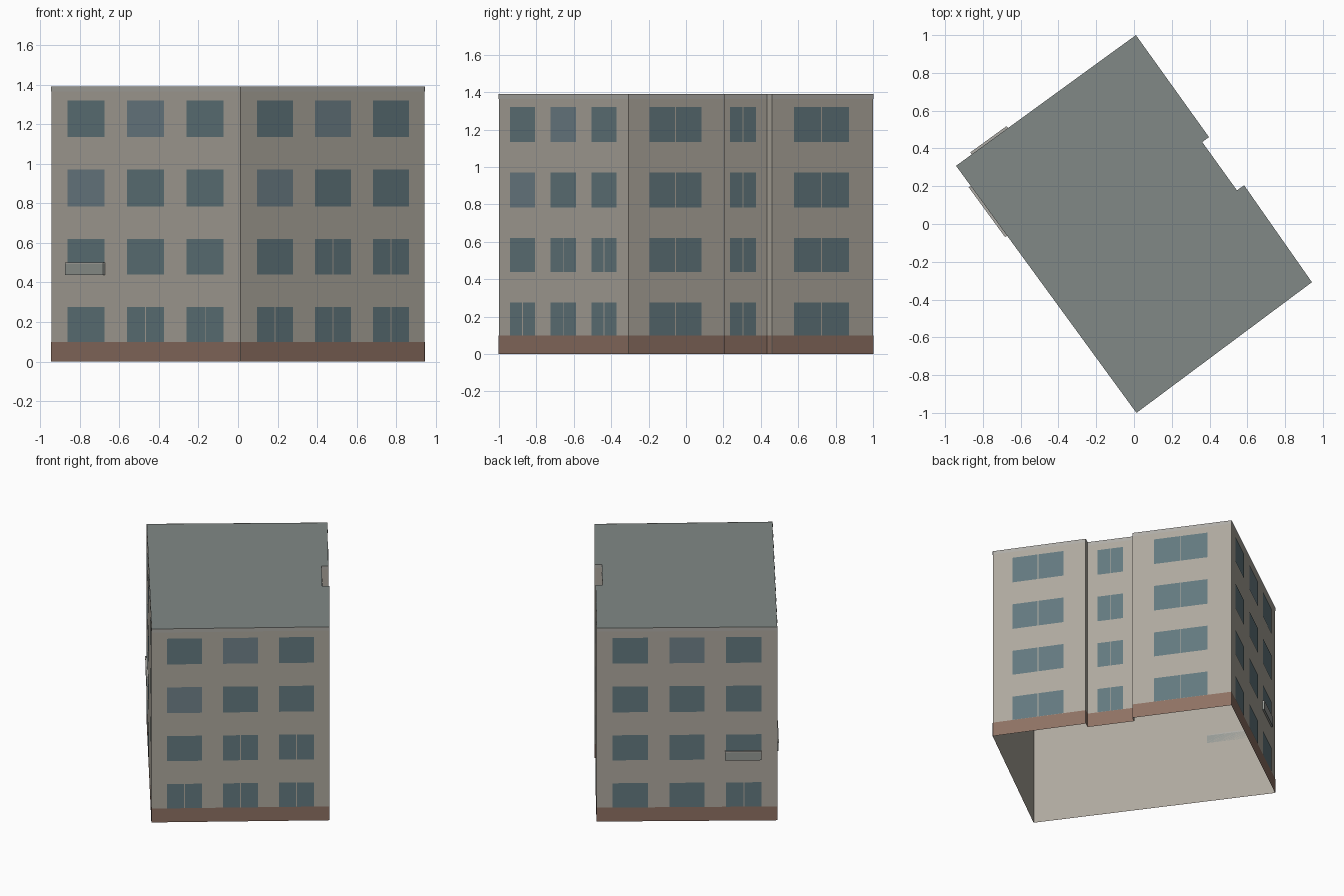
import bpy, bmesh
from mathutils import Vector

if "Cube" in bpy.data.objects:
    bpy.data.objects.remove(bpy.data.objects["Cube"])

H = 1.39
FOOT = [Vector(p) for p in [(0.013, -1.0), (0.942, -0.308), (0.583, 0.205), (0.545, 0.178),
                            (0.361, 0.434), (0.397, 0.46), (0.01, 1.0), (-0.942, 0.308)]]
N = len(FOOT)


def material(name, rgb):
    m = bpy.data.materials.new(name)
    m.diffuse_color = (*rgb, 1)
    m.use_nodes = True
    m.node_tree.nodes["Principled BSDF"].inputs["Base Color"].default_value = m.diffuse_color
    return m


WALL = material("wall_paint", (0.42, 0.39, 0.34))
BASE = material("plinth_brown", (0.27, 0.165, 0.125))
ROOF = material("roof_grey", (0.22, 0.25, 0.24))
TRIM = material("trim_grey", (0.42, 0.41, 0.38))
GLASS = material("glass", (0.125, 0.19, 0.21))
PALE = material("glass_pale", (0.16, 0.22, 0.25))
PANEL = material("balcony_grey", (0.30, 0.32, 0.30))


def point(edge, t, z, out=0.0):
    """Point on a wall: fraction t along it, height z, pushed outward."""
    a, b = FOOT[edge], FOOT[(edge + 1) % N]
    d = (b - a).normalized()
    p = a.lerp(b, t) + Vector((d.y, -d.x)) * out
    return Vector((p.x, p.y, z))


def rect(edge, t0, t1, z0, z1, out=0.0):
    return [point(edge, t, z, out) for t, z in ((t0, z0), (t1, z0), (t1, z1), (t0, z1))]


def build(name, polys, mat):
    bm = bmesh.new()
    for poly in polys:
        bm.faces.new([bm.verts.new(p) for p in poly])
    bmesh.ops.remove_doubles(bm, verts=bm.verts, dist=1e-5)
    me = bpy.data.meshes.new(name)
    bm.to_mesh(me)
    bm.free()
    me.materials.append(mat)
    ob = bpy.data.objects.new(name, me)
    bpy.context.collection.objects.link(ob)
    return ob


# Open-bottomed shell: walls and flat roof
build("walls", [rect(e, 0, 1, 0, H) for e in range(N)], WALL)
build("roof", [[Vector((p.x, p.y, H)) for p in FOOT]], ROOF)

# Thin bands over the walls: plinth and roof edge trim
build("plinth", [rect(e, 0, 1, 0, 0.10, 0.002) for e in range(N)], BASE)
build("roof_trim", [rect(e, 0, 1, 1.365, H, 0.002) for e in range(N)], TRIM)

# Windows
FLOORS = [(0.10, 0.275), (0.44, 0.62), (0.785, 0.97), (1.135, 1.32)]
panes, pale = [], []


def window(edge, floor, t0, t1, split, target):
    z0, z1 = FLOORS[floor]
    gap = 0.003 / (FOOT[(edge + 1) % N] - FOOT[edge]).length
    mid = (t0 + t1) / 2
    spans = [(t0, mid - gap), (mid + gap, t1)] if split else [(t0, t1)]
    for a, b in spans:
        target.append(rect(edge, a, b, z0, z1, 0.003))


# three-column facades: edge -> split windows and pale windows as (floor, column)
FACADES = {
    0: ({(0, 0), (0, 1), (0, 2), (1, 1), (1, 2)}, {(3, 1), (2, 0)}),
    6: ({(0, 2)}, {(3, 1)}),
    7: ({(0, 1), (0, 2)}, {(3, 1), (2, 0)}),
}
COLS = [(0.087, 0.283), (0.402, 0.598), (0.717, 0.913)]
for edge, (split, light) in FACADES.items():
    for f in range(4):
        for c, (t0, t1) in enumerate(COLS):
            window(edge, f, t0, t1, (f, c) in split, pale if (f, c) in light else panes)

# notched facade: one wide split window per floor on each section
for edge in (1, 3, 5):
    for f in range(4):
        window(edge, f, 0.215, 0.76, True, panes)

build("windows", panes, GLASS)
build("pale_windows", pale, PALE)


# Shallow balconies at the corner, second floor
def box(name, edge, t0, t1, z0, z1, depth, mat):
    back, front = rect(edge, t0, t1, z0, z1), rect(edge, t0, t1, z0, z1, depth)
    sides = [[back[i], back[(i + 1) % 4], front[(i + 1) % 4], front[i]] for i in range(4)]
    build(name, [front, back[::-1]] + sides, mat)


for label, edge, (t0, t1) in (("rear", 6, COLS[2]), ("front", 7, COLS[0])):
    box(label + "_balcony_panel", edge, t0 - 0.006, t1, 0.437, 0.493, 0.012, PANEL)
    box(label + "_balcony_rail", edge, t0 - 0.006, t1, 0.493, 0.502, 0.013, TRIM)
